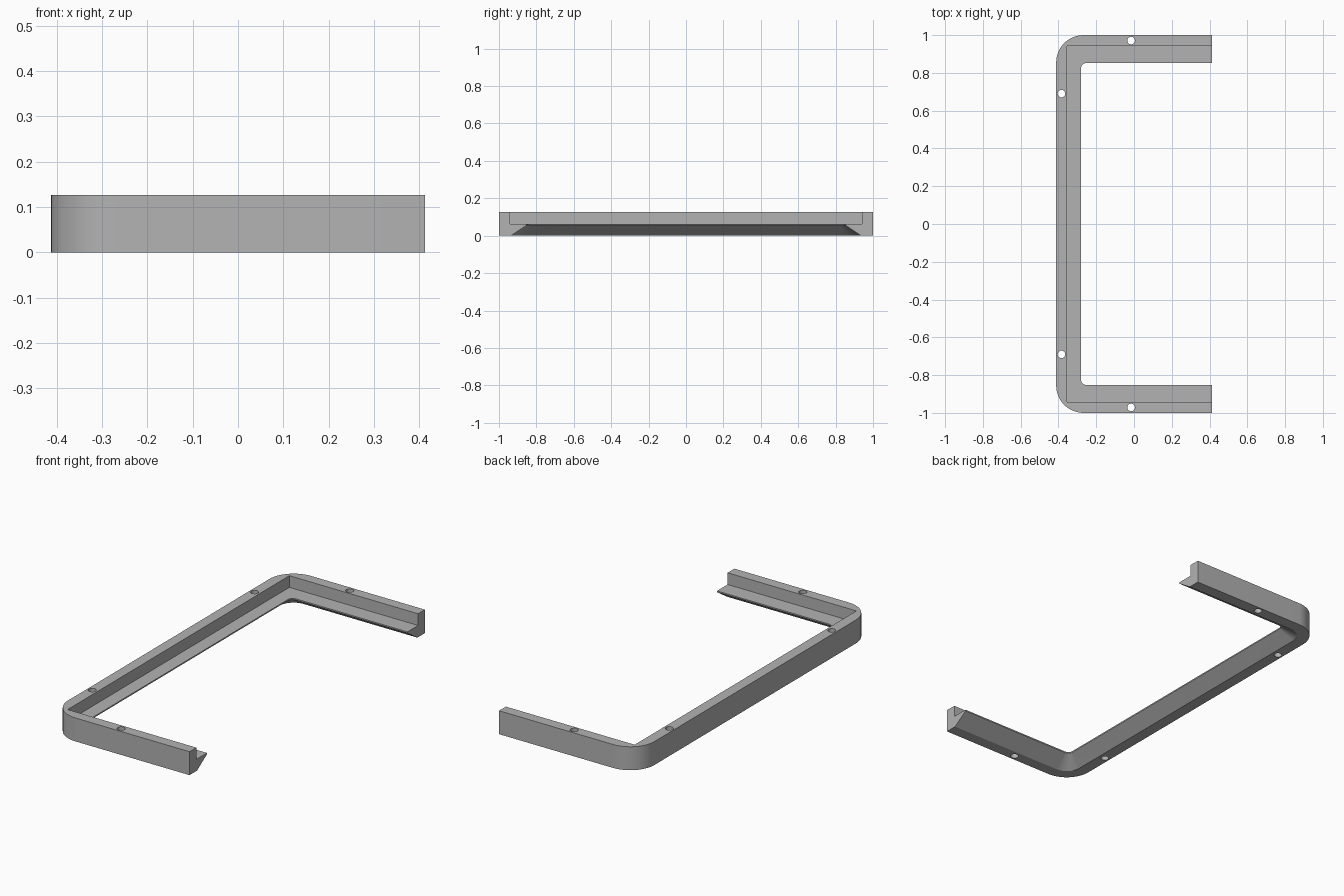
import bpy, bmesh, math
from mathutils import Matrix, Vector

cube = bpy.data.objects.get("Cube")
if cube:
    bpy.data.objects.remove(cube, do_unlink=True)

HALF_X, HALF_Y, HEIGHT = 0.412, 1.0, 0.126
ARC_STEPS = 16

grey = bpy.data.materials.new("plain grey")
grey.use_nodes = True
colour = (0.45, 0.45, 0.45, 1)
grey.diffuse_color = colour
grey.node_tree.nodes["Principled BSDF"].inputs["Base Color"].default_value = colour


def c_path(inset_x, inset_y, radius, z):
    """C-shaped path, open at +x, with two rounded corners."""
    cx = -HALF_X + inset_x + radius
    cy = HALF_Y - inset_y - radius
    half = [(HALF_X, HALF_Y - inset_y)]
    for i in range(ARC_STEPS + 1):
        a = math.pi / 2 * (1 + i / ARC_STEPS)
        half.append((cx + radius * math.cos(a), cy + radius * math.sin(a)))
    full = half + [(x, -y) for x, y in reversed(half)]
    return [Vector((x, y, z)) for x, y in full]


def make_object(name, bm):
    bmesh.ops.recalc_face_normals(bm, faces=bm.faces)
    mesh = bpy.data.meshes.new(name)
    bm.to_mesh(mesh)
    bm.free()
    mesh.materials.append(grey)
    obj = bpy.data.objects.new(name, mesh)
    bpy.context.collection.objects.link(obj)
    return obj


# Frame: edges of the cross-section, as (inset x, inset y, corner radius, z)
section = [
    (0, 0, 0.145, 0),                # outer wall, bottom
    (0, 0, 0.145, HEIGHT),           # outer wall, top
    (0.058, 0.058, 0, HEIGHT),       # square inner wall, top
    (0.058, 0.058, 0, 0.063),        # ledge, back
    (0.132, 0.148, 0.027, 0.063),    # ledge, lip
    (0.132, 0.148, 0.027, 0.056),    # underside of the lip
    (0.062, 0.064, 0.085, 0),        # foot of the sloped underside
]
bm = bmesh.new()
rows = [[bm.verts.new(p) for p in c_path(*s)] for s in section]
for k, row in enumerate(rows):
    nxt = rows[(k + 1) % len(rows)]
    for i in range(len(row) - 1):
        bm.faces.new((row[i], row[i + 1], nxt[i + 1], nxt[i]))
for end in (0, -1):
    bm.faces.new([row[end] for row in rows])
bmesh.ops.remove_doubles(bm, verts=bm.verts, dist=1e-5)
frame = make_object("corner_frame", bm)

# Screw holes through the rim
bm = bmesh.new()
for x, y in ((-0.015, 0.971), (-0.384, 0.69)):
    for side in (1, -1):
        bmesh.ops.create_cone(bm, cap_ends=True, segments=24, radius1=0.02, radius2=0.02,
                              depth=0.4, matrix=Matrix.Translation((x, side * y, HEIGHT / 2)))
cutter = make_object("screw_hole_cutter", bm)
cutter.hide_render = True

cut = frame.modifiers.new("screw holes", "BOOLEAN")
cut.operation = "DIFFERENCE"
cut.solver = "EXACT"
cut.object = cutter
bpy.ops.object.select_all(action="DESELECT")
frame.select_set(True)
bpy.context.view_layer.objects.active = frame
bpy.ops.object.modifier_apply(modifier=cut.name)
bpy.data.objects.remove(cutter, do_unlink=True)

bpy.ops.object.shade_smooth_by_angle(angle=math.radians(25))
